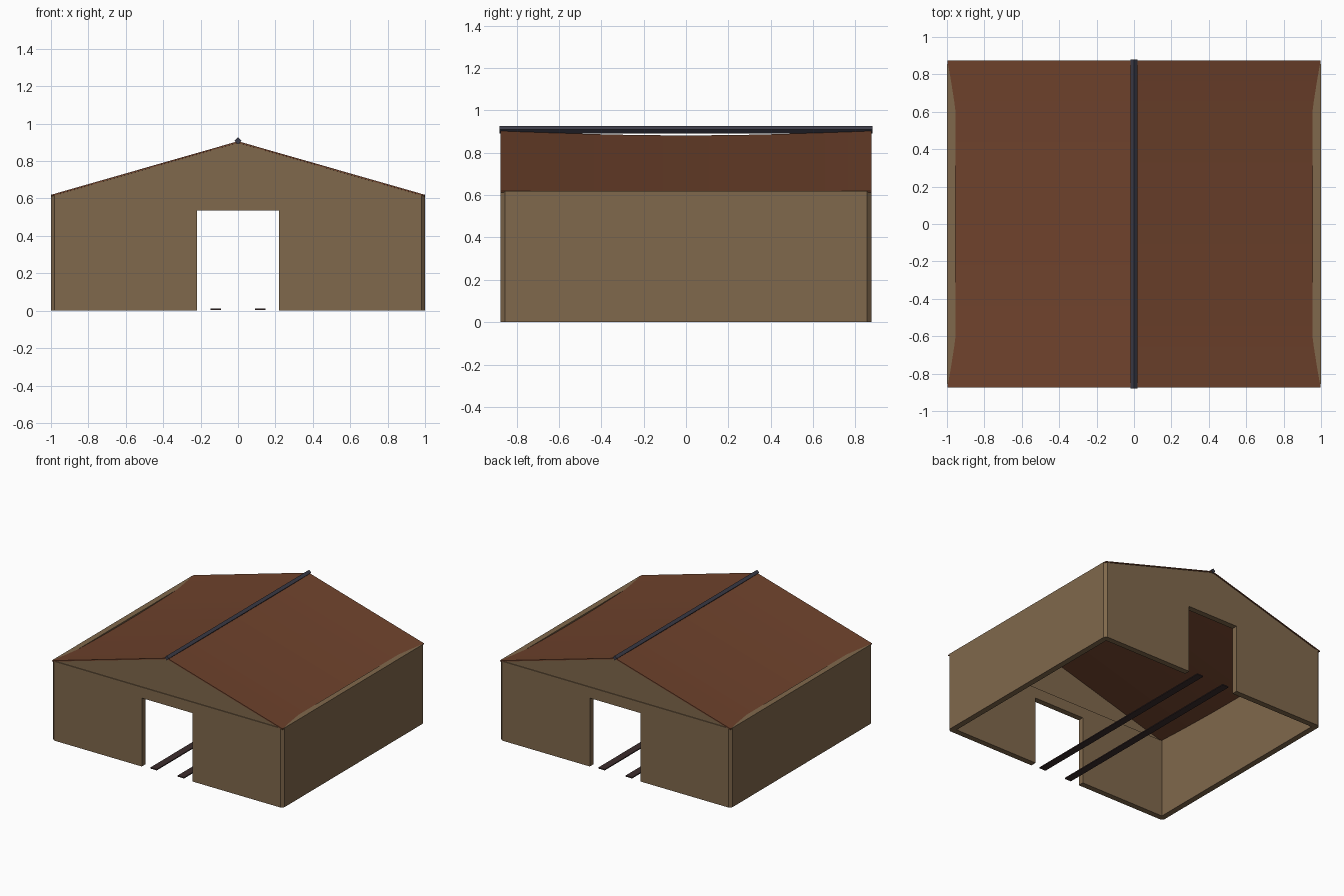
import bpy, bmesh
from mathutils import Vector

if "Cube" in bpy.data.objects:
    bpy.data.objects.remove(bpy.data.objects["Cube"])

HX, HY = 1.0, 0.875        # half width and half depth
EAVE, RIDGE = 0.62, 0.906  # roof heights
WALL = 0.045               # wall thickness


def material(name, rgb):
    m = bpy.data.materials.new(name)
    m.diffuse_color = (*rgb, 1)
    m.use_nodes = True
    m.node_tree.nodes["Principled BSDF"].inputs["Base Color"].default_value = m.diffuse_color
    return m


TAN = material("tan_wall", (0.216, 0.138, 0.072))
RUST = material("rust_roof", (0.156, 0.054, 0.025))
SLATE = material("slate_ridge", (0.048, 0.048, 0.069))
DARK = material("dark_rail", (0.045, 0.026, 0.026))


def add_object(name, bm, mat):
    bmesh.ops.recalc_face_normals(bm, faces=bm.faces)
    mesh = bpy.data.meshes.new(name)
    bm.to_mesh(mesh)
    bm.free()
    mesh.materials.append(mat)
    ob = bpy.data.objects.new(name, mesh)
    bpy.context.collection.objects.link(ob)
    return ob


def prism(name, points, sweep, mat):
    """Extrude a flat outline along a sweep vector."""
    bm = bmesh.new()
    face = bm.faces.new([bm.verts.new(p) for p in points])
    out = bmesh.ops.extrude_face_region(bm, geom=[face])
    top = [v for v in out["geom"] if isinstance(v, bmesh.types.BMVert)]
    bmesh.ops.translate(bm, verts=top, vec=Vector(sweep))
    return add_object(name, bm, mat)


# Side walls with chamfered outer corners
for s, side in ((-1, "left"), (1, "right")):
    outline = [(HX - WALL, -HY), (HX - 0.02, -HY), (HX, -HY + 0.02),
               (HX, HY - 0.02), (HX - 0.02, HY), (HX - WALL, HY)]
    prism(side + "_wall", [(s * x, y, 0) for x, y in outline], (0, 0, EAVE), TAN)

# End walls with a doorway, and slightly recessed gables
for s, end in ((-1, "front"), (1, "back")):
    w = HX - WALL
    outline = [(-w, 0), (-0.22, 0), (-0.22, 0.535), (0.22, 0.535), (0.22, 0),
               (w, 0), (w, EAVE), (-w, EAVE)]
    prism(end + "_wall", [(x, s * HY, z) for x, z in outline], (0, -s * WALL, 0), TAN)
    gable = [(-0.99, EAVE - 0.001), (0.99, EAVE - 0.001), (0, RIDGE - 0.006)]
    prism(end + "_gable", [(x, s * (HY - 0.006), z) for x, z in gable],
          (0, -s * 0.03, 0), TAN)

# Roof: thin sheet that sags towards the middle of its length
bm = bmesh.new()
rows = []
for i in range(17):
    t = -1 + i / 8
    sag = 0.024 * (1 - t * t)
    rows.append([bm.verts.new((x, t * HY, z - sag))
                 for x, z in ((-HX + 0.002, EAVE), (0, RIDGE), (HX - 0.002, EAVE))])
for a, b in zip(rows, rows[1:]):
    for j in range(2):
        bm.faces.new((a[j], a[j + 1], b[j + 1], b[j]))
roof = add_object("roof", bm, RUST)
thick = roof.modifiers.new("thickness", "SOLIDIFY")
thick.thickness = 0.008
thick.offset = -1

# Ridge beam: diamond section along the top
r = 0.018
prism("ridge_beam", [(x, -0.88, 0.909 + z) for x, z in ((r, 0), (0, r), (-r, 0), (0, -r))],
      (0, 1.76, 0), SLATE)

# Floor rails running through both doorways
for s, side in ((-1, "left"), (1, "right")):
    x = s * 0.118
    prism(side + "_rail", [(x - 0.028, -HY, 0.004), (x + 0.028, -HY, 0.004),
                           (x + 0.028, -HY, 0.012), (x - 0.028, -HY, 0.012)],
          (0, 2 * HY, 0), DARK)
